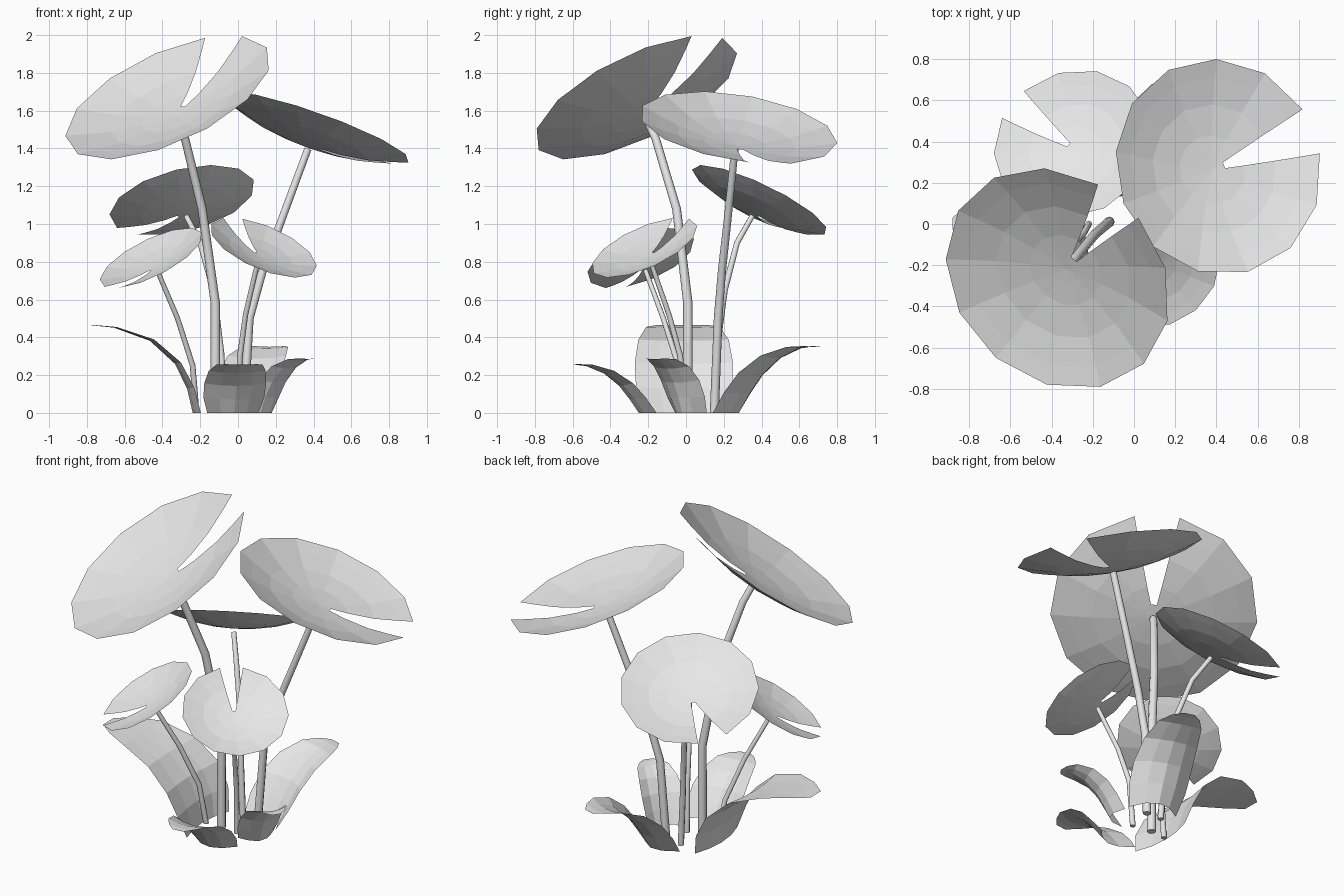
import bpy, bmesh, math
from mathutils import Vector

if "Cube" in bpy.data.objects:
    bpy.data.objects.remove(bpy.data.objects["Cube"], do_unlink=True)

grey = bpy.data.materials.new("plain_grey")
grey.use_nodes = True
grey.diffuse_color = (0.8, 0.8, 0.8, 1)
grey.node_tree.nodes["Principled BSDF"].inputs["Base Color"].default_value = (0.8, 0.8, 0.8, 1)


def finish(name, bm, smooth=False):
    bmesh.ops.recalc_face_normals(bm, faces=bm.faces)
    for f in bm.faces:
        f.smooth = smooth and len(f.verts) == 4
    mesh = bpy.data.meshes.new(name)
    bm.to_mesh(mesh)
    bm.free()
    mesh.materials.append(grey)
    bpy.context.collection.objects.link(bpy.data.objects.new(name, mesh))


def grid_faces(bm, rows, closed=False):
    for a, b in zip(rows, rows[1:]):
        n = len(a)
        for i in range(n if closed else n - 1):
            j = (i + 1) % n
            bm.faces.new((a[i], b[i], b[j], a[j]))


# Notched, shallow bowl-shaped pad; returns the point where its stem ends
BOWL = [(0.13, 0.04), (0.32, 0.11), (0.6, 0.35), (0.84, 0.72), (1, 1)]


def pad(name, rim_centre, normal, radius, notch_angle, half_notch=12.5, segments=12):
    n = Vector(normal).normalized()
    a = math.radians(notch_angle)
    d = Vector((math.cos(a), math.sin(a), 0))
    d.z = -(n.x * d.x + n.y * d.y) / n.z
    u = d.normalized()
    v = n.cross(u)
    depth = 0.19 * radius
    centre = Vector(rim_centre) - n * depth
    h = math.radians(half_notch)
    bm = bmesh.new()
    hub = bm.verts.new(centre)
    rows = []
    for r, lift in BOWL:
        row = []
        for i in range(segments + 1):
            t = h + (2 * math.pi - 2 * h) * i / segments
            p = (u * math.cos(t) + v * math.sin(t)) * r * radius
            row.append(bm.verts.new(centre + p + n * depth * lift))
        rows.append(row)
    first = rows[0]
    for i in range(segments + 1):
        bm.faces.new((hub, first[i], first[(i + 1) % (segments + 1)]))
    grid_faces(bm, rows)
    bmesh.ops.triangulate(bm, faces=[f for f in bm.faces if len(f.verts) > 3])
    finish(name, bm)
    return centre - n * 0.02


# Tapered tube along a few path points
def stem(name, path, radius, sides=8):
    path = [Vector(p) for p in path]
    bm = bmesh.new()
    rows = []
    for i, p in enumerate(path):
        t = (path[min(i + 1, len(path) - 1)] - path[max(i - 1, 0)]).normalized()
        if i == 0:
            t = Vector((0, 0, 1))
        x = Vector((0, 1, 0)).cross(t).normalized()
        y = t.cross(x)
        r = radius * (1 - 0.2 * i / (len(path) - 1))
        rows.append([bm.verts.new(p + (x * math.cos(k) + y * math.sin(k)) * r)
                     for k in (2 * math.pi * s / sides for s in range(sides))])
    grid_faces(bm, rows, closed=True)
    bm.faces.new(rows[0])
    bm.faces.new(rows[-1])
    finish(name, bm, smooth=True)


# Arching ground leaf, cupped at the base and flat at the tip
ARCH = [(0, 0, 0.82), (0.13, 0.28, 0.98), (0.28, 0.56, 1), (0.5, 0.82, 0.92),
        (0.75, 0.97, 0.75), (0.9, 1, 0.5), (1, 1, 0.2)]


def ground_leaf(name, base, tip, height, half_width, cup=0.08, lean=1):
    base, tip = Vector((*base, 0)), Vector((*tip, 0))
    run = tip - base
    out = run.normalized()
    side = Vector((-out.y, out.x, 0))
    bm = bmesh.new()
    rows = []
    for f, z, w in ARCH:
        spine = base + run * f ** lean + Vector((0, 0, height * z))
        fold = (Vector((0, 0, 0.4 * z)) - out) * cup * (1 - f)
        rows.append([bm.verts.new(spine + side * s * w * half_width + fold * s * s)
                     for s in (-1, -0.5, 0, 0.5, 1)])
    grid_faces(bm, rows)
    finish(name, bm)


# Pads with the stems that carry them
PLANTS = [
    ("large_front", (-0.37, -0.265, 1.67), (-0.38, -0.41, 0.83), 0.588, 52,
     [(-0.12, 0.01, 0), (-0.12, 0.01, 0.58), (-0.19, -0.05, 1.08), (-0.28, -0.16, 1.45)], 0.026),
    ("large_back", (0.41, 0.277, 1.51), (0.33, 0.15, 0.93), 0.53, 21,
     [(0.03, 0.15, 0), (0.06, 0.17, 0.5), (0.13, 0.19, 0.75), (0.23, 0.22, 1.02)], 0.024),
    ("medium_back", (-0.295, 0.39, 1.125), (-0.22, 0.42, 0.88), 0.395, 147,
     [(-0.07, 0.15, 0), (-0.09, 0.16, 0.32), (-0.13, 0.205, 0.65), (-0.2, 0.27, 0.9)], 0.018),
    ("small_right", (-0.46, -0.24, 0.82), (-0.42, -0.33, 0.845), 0.3, 212,
     [(-0.22, 0, 0), (-0.24, -0.04, 0.25), (-0.32, -0.12, 0.5)], 0.016),
    ("small_left", (0.135, -0.22, 0.875), (0.36, -0.38, 0.85), 0.303, 130,
     [(0, -0.01, 0), (0.01, -0.03, 0.3), (0.04, -0.09, 0.52)], 0.016),
]
for name, rim, normal, radius, notch, path, thick in PLANTS:
    top = pad(name + "_pad", rim, normal, radius, notch)
    stem(name + "_stem", path + [top], thick)

# Ground leaves around the base
ground_leaf("right_ground_leaf", (-0.24, -0.01), (-0.88, -0.02), 0.465, 0.26, cup=0.04, lean=1.5)
ground_leaf("back_ground_leaf", (0.05, 0.28), (0.18, 0.7), 0.35, 0.175, cup=0.1)
ground_leaf("left_ground_leaf", (0.165, -0.02), (0.39, -0.18), 0.285, 0.125)
ground_leaf("front_ground_leaf", (-0.02, -0.25), (0.02, -0.62), 0.255, 0.165)
